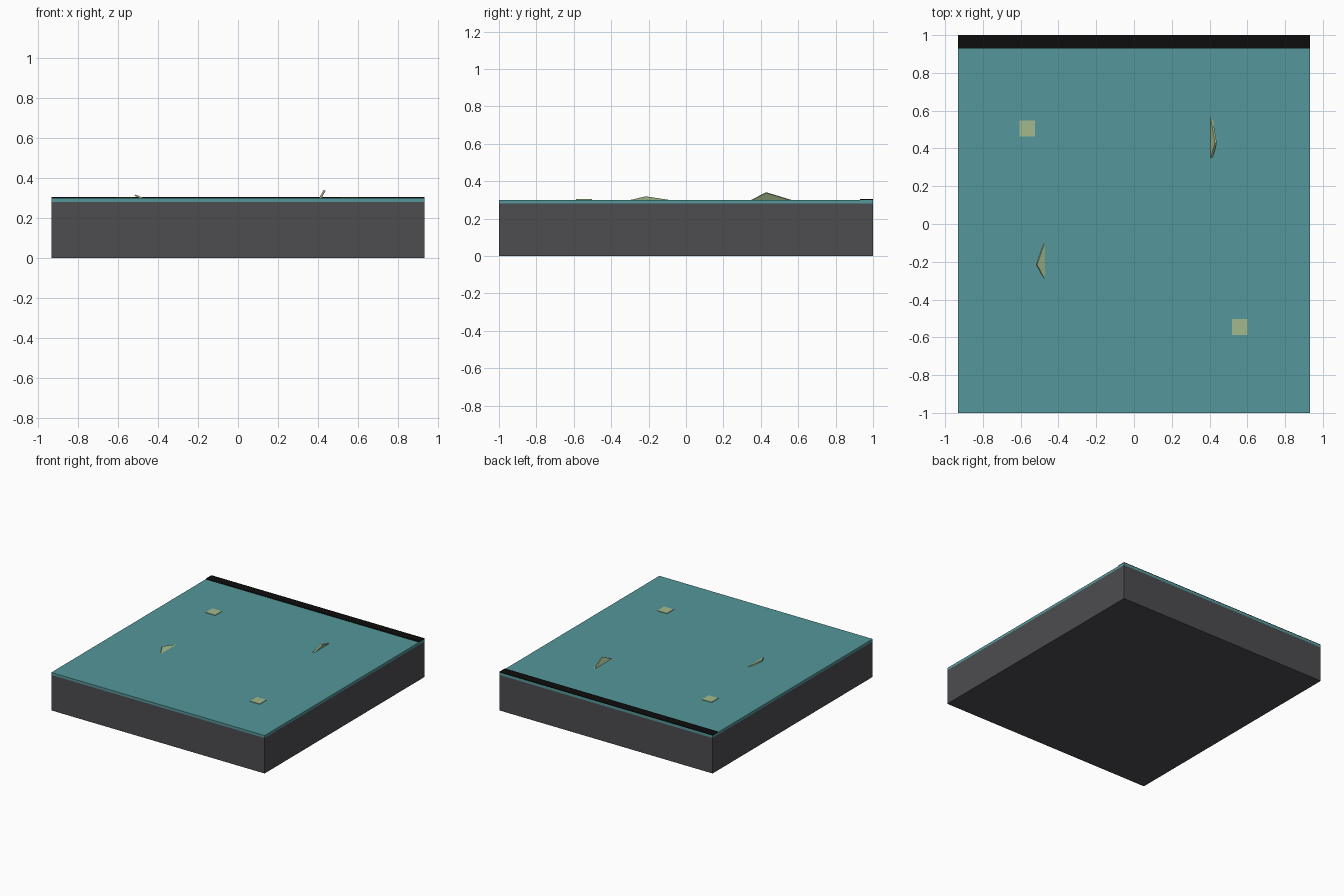
import bpy
from mathutils import Vector

cube = bpy.data.objects.get("Cube")
if cube:
    bpy.data.objects.remove(cube, do_unlink=True)


def material(name, rgb):
    m = bpy.data.materials.new(name)
    m.use_nodes = True
    m.diffuse_color = (*rgb, 1)
    m.node_tree.nodes["Principled BSDF"].inputs["Base Color"].default_value = (*rgb, 1)
    return m


GREY = material("charcoal", (0.074, 0.072, 0.08))
TEAL = material("teal", (0.09, 0.31, 0.325))
BLACK = material("black", (0.004, 0.004, 0.004))
SAND = material("pale_green", (0.37, 0.485, 0.262))


def mesh_object(name, verts, faces, mat):
    me = bpy.data.meshes.new(name)
    me.from_pydata(verts, [], faces)
    me.materials.append(mat)
    ob = bpy.data.objects.new(name, me)
    bpy.context.collection.objects.link(ob)
    return ob


def box(name, lo, hi, mat):
    verts = [(x, y, z) for x in (lo[0], hi[0]) for y in (lo[1], hi[1]) for z in (lo[2], hi[2])]
    faces = [(0, 1, 3, 2), (4, 6, 7, 5), (0, 4, 5, 1), (2, 3, 7, 6), (0, 2, 6, 4), (1, 5, 7, 3)]
    return mesh_object(name, verts, faces, mat)


def shard(name, start, end, peak, offset):
    """Corner of a thin tilted plate poking out of the surface."""
    front = [Vector(p) for p in (start, end, peak)]
    back = [p + Vector(offset) for p in front]
    faces = [(0, 1, 2), (5, 4, 3), (0, 3, 4, 1), (1, 4, 5, 2), (2, 5, 3, 0)]
    ob = mesh_object(name, front + back, faces, SAND)
    # Make the faces point outward whichever way the plate leans
    if (front[1] - front[0]).cross(front[2] - front[0]).dot(Vector(offset)) > 0:
        ob.data.flip_normals()
    return ob


# Slab with its surface layer and the dark strip along the back edge
W, TOP = 0.933, 0.30
box("base_slab", (-W, -1, 0), (W, 1, 0.28), GREY)
box("surface_layer", (-W, -1, 0.28), (W, 1, TOP), TEAL)
box("back_strip", (-W, 0.93, TOP), (W, 1, TOP + 0.005), BLACK)

# Flat square tiles
for side, x, y in (("right", -0.565, 0.505), ("left", 0.56, -0.545)):
    box(side + "_tile", (x - 0.042, y - 0.042, TOP - 0.01), (x + 0.042, y + 0.042, TOP + 0.004), SAND)

# Tilted shards
shard("left_shard", (0.405, 0.345, 0.298), (0.405, 0.57, 0.298), (0.428, 0.428, 0.341), (0.010, 0, -0.004))
shard("right_shard", (-0.468, -0.30, 0.299), (-0.468, -0.085, 0.299), (-0.513, -0.215, 0.319), (-0.004, 0, -0.007))
